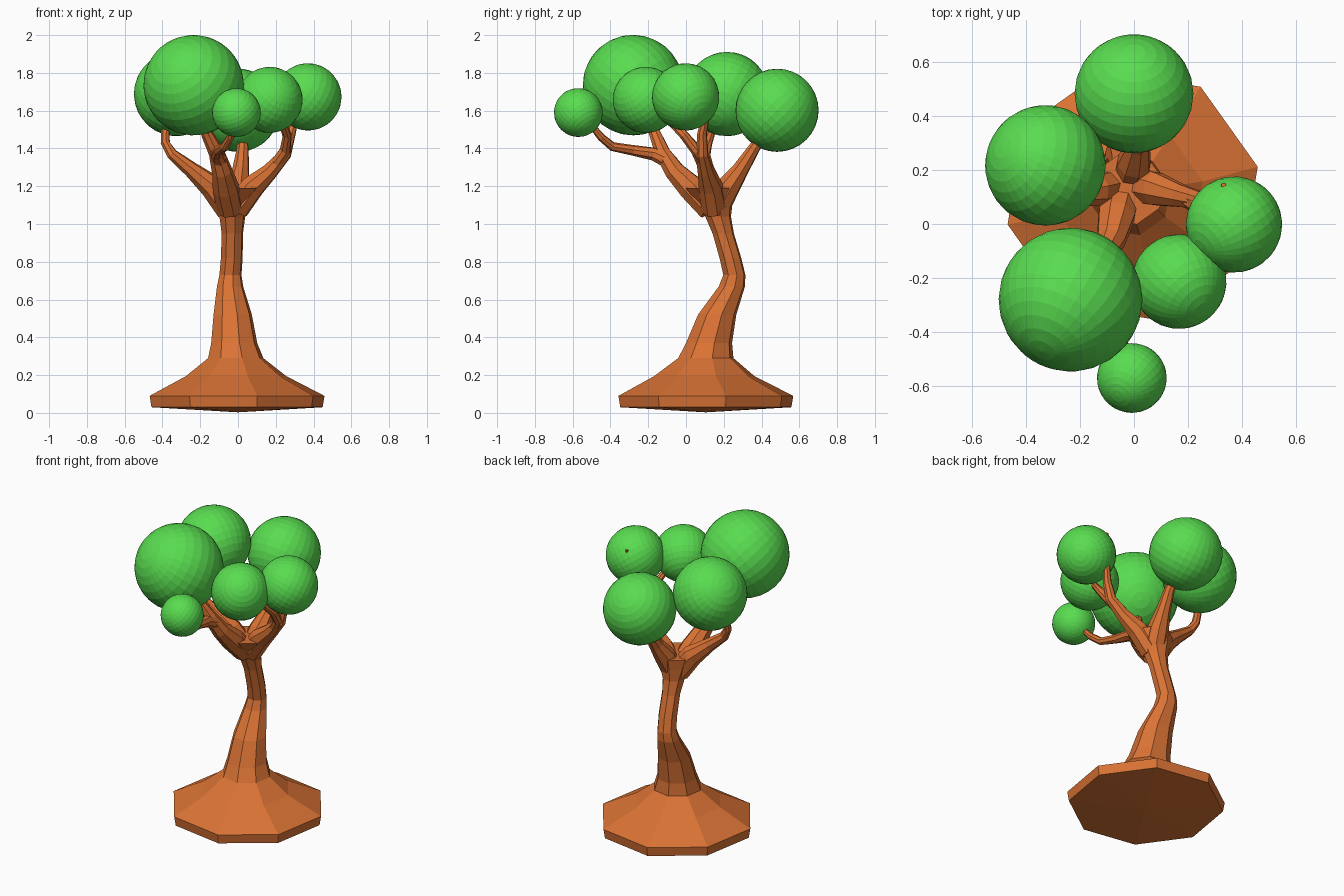
import bpy, bmesh, math
from mathutils import Vector


def material(name, rgb):
    m = bpy.data.materials.new(name)
    m.diffuse_color = (*rgb, 1)
    return m


BARK = material("bark", (0.70, 0.17, 0.035))
LEAF = material("leaf", (0.10, 0.72, 0.08))
UP = Vector((0, 0, 1))


def finish(name, bm, mat):
    bmesh.ops.recalc_face_normals(bm, faces=bm.faces)
    me = bpy.data.meshes.new(name)
    bm.to_mesh(me)
    bm.free()
    me.materials.append(mat)
    ob = bpy.data.objects.new(name, me)
    bpy.context.collection.objects.link(ob)
    return ob


def loft(name, path, level=False, turn=13, foot=None):
    """Eight-sided tube through (x, y, z, radius) points."""
    bm = bmesh.new()
    pts = [Vector(p[:3]) for p in path]
    rings = []
    for i, p in enumerate(pts):
        r = path[i][3]
        d = UP if level else pts[min(i + 1, len(pts) - 1)] - pts[max(i - 1, 0)]
        q = UP.rotation_difference(d.normalized())
        ring = []
        for k in range(8):
            a = math.radians(turn + 45 * k)
            ring.append(bm.verts.new(p + q @ Vector((r * math.cos(a), r * math.sin(a), 0))))
        rings.append(ring)
    for a, b in zip(rings, rings[1:]):
        for k in range(8):
            j = (k + 1) % 8
            bm.faces.new((a[k], a[j], b[j], b[k]))
    bm.faces.new(rings[-1])
    if foot:
        c = bm.verts.new(foot)
        for k in range(8):
            bm.faces.new((c, rings[0][(k + 1) % 8], rings[0][k]))
    else:
        bm.faces.new(rings[0][::-1])
    return finish(name, bm, BARK)


# Trunk with the wide eight-sided root flare
loft("trunk", [
    (-0.005, 0.105, 0.03, 0.465), (-0.005, 0.105, 0.09, 0.475),
    (-0.01, 0.097, 0.195, 0.272), (-0.012, 0.105, 0.29, 0.150),
    (-0.02, 0.122, 0.37, 0.125), (-0.028, 0.165, 0.52, 0.104),
    (-0.042, 0.243, 0.67, 0.071), (-0.04, 0.256, 0.73, 0.060),
    (-0.033, 0.235, 0.82, 0.059), (-0.030, 0.197, 0.95, 0.058),
    (-0.030, 0.170, 1.04, 0.070), (-0.028, 0.150, 1.12, 0.100),
    (-0.02, 0.130, 1.19, 0.135)], level=True, foot=(0, 0.105, 0.003))

# Main branches growing out of the crown of the trunk
loft("left_branch", [
    (-0.05, 0.15, 1.08, 0.07), (-0.14, 0.13, 1.20, 0.065), (-0.25, 0.11, 1.29, 0.042),
    (-0.35, 0.10, 1.37, 0.030), (-0.385, 0.115, 1.43, 0.025), (-0.385, 0.15, 1.54, 0.022),
    (-0.34, 0.20, 1.66, 0.015)])
loft("right_branch", [
    (-0.01, 0.15, 1.08, 0.07), (0.08, 0.13, 1.20, 0.065), (0.17, 0.105, 1.28, 0.045),
    (0.25, 0.085, 1.37, 0.034), (0.28, 0.085, 1.48, 0.026), (0.31, 0.11, 1.60, 0.020),
    (0.332, 0.143, 1.772, 0.009)])
loft("back_branch", [
    (-0.02, 0.16, 1.08, 0.07), (0.0, 0.225, 1.20, 0.065), (0.015, 0.29, 1.29, 0.045),
    (0.025, 0.36, 1.40, 0.032), (0.01, 0.43, 1.51, 0.024), (0, 0.47, 1.60, 0.018)])
loft("front_branch", [
    (-0.04, 0.13, 1.08, 0.07), (-0.065, 0.03, 1.19, 0.072), (-0.085, -0.06, 1.28, 0.055),
    (-0.115, -0.125, 1.38, 0.042), (-0.165, -0.165, 1.48, 0.032), (-0.21, -0.23, 1.62, 0.020)])

# Side branches that fork from the main ones
loft("small_front_branch", [
    (-0.095, -0.07, 1.32, 0.042), (-0.11, -0.17, 1.37, 0.036), (-0.10, -0.28, 1.39, 0.028),
    (-0.07, -0.39, 1.41, 0.024), (-0.04, -0.45, 1.46, 0.021), (-0.015, -0.53, 1.56, 0.014)])
loft("front_right_branch", [
    (0.19, 0.10, 1.30, 0.035), (0.25, 0.055, 1.39, 0.030), (0.26, -0.01, 1.47, 0.025),
    (0.23, -0.09, 1.55, 0.020), (0.18, -0.19, 1.64, 0.014)])


# Round flat-faceted leaf clumps
def clump(name, centre, r, axis):
    bm = bmesh.new()
    bmesh.ops.create_uvsphere(bm, u_segments=32, v_segments=16, radius=r)
    ob = finish(name, bm, LEAF)
    ob.location = centre
    ob.rotation_mode = 'QUATERNION'
    ob.rotation_quaternion = UP.rotation_difference(Vector(axis).normalized())


for name, centre, r, axis in [
    ("leaves_big_front", (-0.235, -0.28, 1.735), 0.266, (-0.4, -0.72, 0.57)),
    ("leaves_left", (-0.328, 0.217, 1.688), 0.223, (-0.7, 0.3, 0.6)),
    ("leaves_back", (0, 0.482, 1.602), 0.220, (0, 0.7, 0.7)),
    ("leaves_right", (0.37, -0.002, 1.673), 0.178, (-0.7, -0.5, 0.5)),
    ("leaves_front_right", (0.167, -0.213, 1.657), 0.175, (0.5, -0.6, 0.6)),
    ("leaves_small_front", (-0.008, -0.57, 1.59), 0.129, (-0.4, -0.5, 0.7)),
]:
    clump(name, centre, r, axis)
